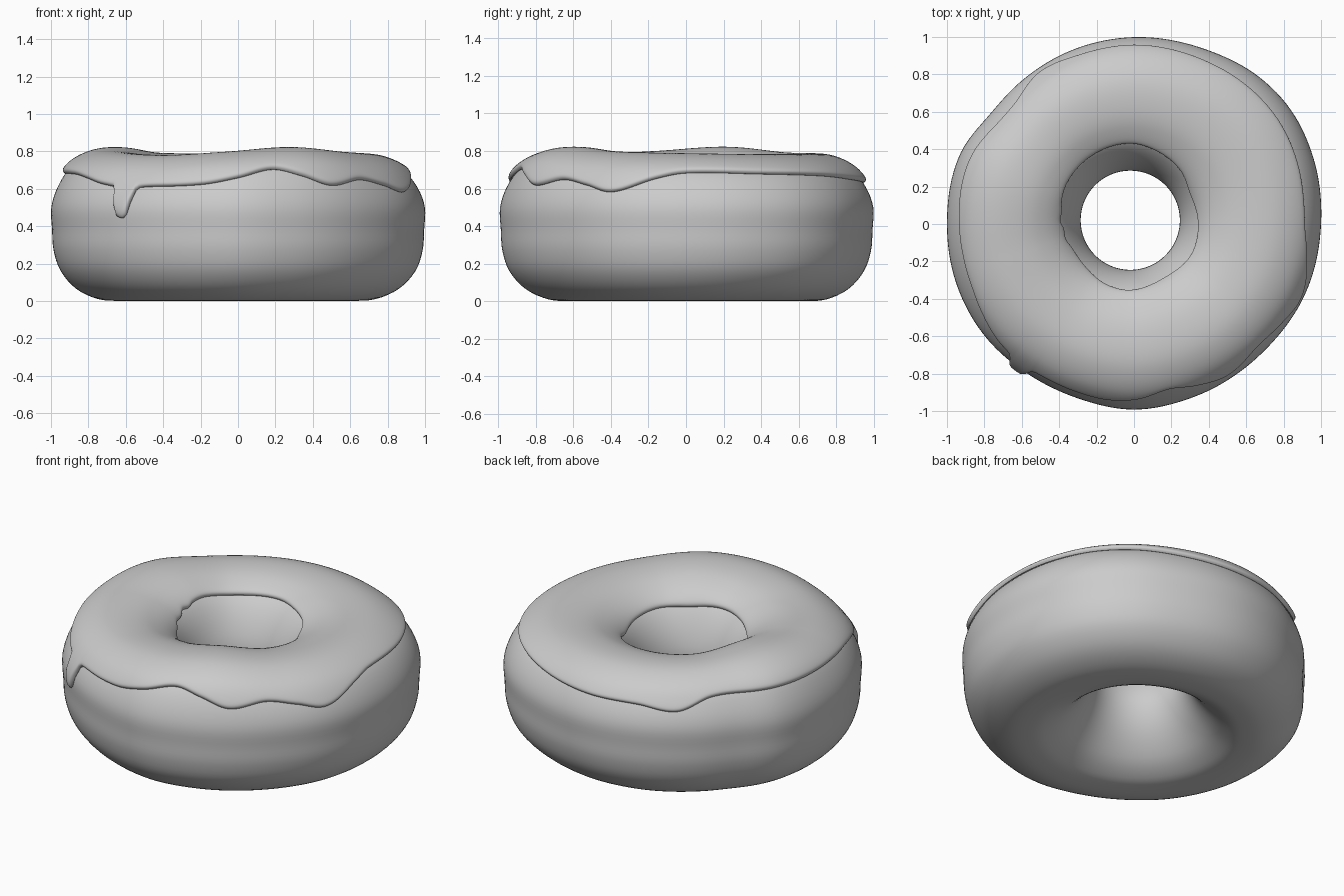
import bpy, bmesh, math
from mathutils import Vector

if "Cube" in bpy.data.objects:
    bpy.data.objects.remove(bpy.data.objects["Cube"])

N = 320  # segments around the icing


def hermite(p0, p1, p2, p3, x0, x1, x2, x3, x):
    t = (x - x1) / (x2 - x1)
    m1 = (p2 - p0) / (x2 - x0) * (x2 - x1)
    m2 = (p3 - p1) / (x3 - x1) * (x2 - x1)
    return ((2*t**3 - 3*t*t + 1) * p1 + (t**3 - 2*t*t + t) * m1
            + (3*t*t - 2*t**3) * p2 + (t**3 - t*t) * m2)


def around(keys, deg):
    """Smooth value at an angle from a few (degree, value) keys."""
    k = [(a - 360, v) for a, v in keys[-2:]] + keys + [(a + 360, v) for a, v in keys[:3]]
    deg %= 360
    for i in range(1, len(k) - 2):
        if k[i][0] <= deg <= k[i + 1][0]:
            q = k[i - 1:i + 3]
            return hermite(*[v for a, v in q], *[a for a, v in q], deg)


# cross-section of the dough: radius, height (closed loop from the hole, over the top)
SECTION = [(.265, .38), (.30, .53), (.39, .665), (.51, .735), (.64, .76), (.77, .75),
           (.885, .695), (.957, .605), (.995, .50), (.991, .38), (.983, .27), (.945, .16),
           (.86, .065), (.74, .01), (.62, .002), (.53, .02), (.42, .09), (.31, .23)]
STEP = 16


def section_curve():
    pts, n = [], len(SECTION)
    for i in range(n):
        q = [Vector(SECTION[(i + j) % n]) for j in (-1, 0, 1, 2)]
        x = [0]
        for a, b in zip(q, q[1:]):
            x.append(x[-1] + (b - a).length ** .5)
        for s in range(STEP):
            pts.append(hermite(*q, *x, x[1] + (x[2] - x[1]) * s / STEP))
    return pts


CURVE = section_curve()

# hand-shaped unevenness by angle (0 = +x, 270 = front)
RADIUS = [(0, 1.003), (20, 1.025), (36, 1.04), (50, 1.035), (68, 1.012), (90, 1.002),
          (110, .99), (130, .975), (143, .972), (158, 1.005), (180, 1.003), (200, 1.005),
          (218, 1.0), (235, .985), (252, .982), (270, .995), (288, .982), (315, .975),
          (338, .992)]
HEIGHT = [(0, 0), (45, -.005), (90, 0), (130, .005), (163, .035), (195, .012),
          (235, -.008), (265, .01), (295, .035), (325, .01)]
OUTER_EDGE = [(0, .68), (25, .675), (50, .665), (70, .645), (90, .63), (108, .625), (122, .60),
              (134, .665), (150, .675), (180, .68), (200, .675), (210, .655), (222, .62),
              (238, .61), (258, .62), (270, .655), (282, .70), (292, .665), (302, .615),
              (315, .645), (326, .615), (336, .58), (350, .65)]
INNER_EDGE = [(0, .37), (25, .36), (45, .385), (70, .405), (90, .42), (120, .415), (150, .405),
              (166, .39), (172, .38), (180, .385), (187, .37), (196, .37), (206, .355),
              (225, .355), (250, .375), (270, .38), (300, .365), (330, .38)]


def place(p, deg):
    """Turn a cross-section point into 3D, with the uneven outline and shifted hole."""
    r, z = p
    a = math.radians(deg)
    w = min(1, max(0, (r - .3) / .65))
    r *= 1 + (around(RADIUS, deg) - 1) * w
    lift = min(1, max(0, (z - .45) / .3))
    z += around(HEIGHT, deg) * lift * lift * (3 - 2 * lift)
    return (r * math.cos(a) - .02 * (1 - w), r * math.sin(a) + .02 * (1 - w), max(z, 0))


def ring_mesh(name, sections):
    bm = bmesh.new()
    rows = [[bm.verts.new(p) for p in s] for s in sections]
    m = len(rows[0])
    for i in range(len(rows)):
        a, b = rows[i], rows[(i + 1) % len(rows)]
        for j in range(m):
            k = (j + 1) % m
            bm.faces.new((a[j], a[k], b[k], b[j]))
    bmesh.ops.recalc_face_normals(bm, faces=bm.faces)
    for f in bm.faces:
        f.smooth = True
    me = bpy.data.meshes.new(name)
    bm.to_mesh(me)
    bm.free()
    ob = bpy.data.objects.new(name, me)
    bpy.context.collection.objects.link(ob)
    return ob


# dough ring
ring_mesh("dough", [[place(p, 360 * i / 160) for p in CURVE[::4]] for i in range(160)])

# icing: part of the cross-section between the inner and outer edge, raised off the dough
TOP = CURVE[:10 * STEP]
PEAK = 4 * STEP


def crossing(values, limit):
    for i in range(len(values) - 1):
        a, b = values[i], values[i + 1]
        if (a - limit) * (b - limit) <= 0 and a != b:
            return i + (limit - a) / (b - a)
    return len(values) - 1


def on_curve(t):
    i = min(int(t), len(TOP) - 2)
    p = TOP[i].lerp(TOP[i + 1], t - i)
    d = (TOP[i + 1] - TOP[i]).normalized()
    return p, Vector((-d.y, d.x))


def icing_section(deg):
    # one long drip hangs at the front left
    drip = .155 * math.exp(-((deg - 231) / 3.3) ** 4) + .012 * math.exp(-((deg - 231) / 6) ** 2)
    edge = around(OUTER_EDGE, deg)
    side = [place(p, deg)[2] for p in TOP[PEAK + STEP:]]
    t0 = crossing([p.x for p in TOP[:PEAK]], around(INNER_EDGE, deg))
    t1 = PEAK + STEP + crossing(side, edge)
    t2 = PEAK + STEP + crossing(side, edge - drip)
    m, upper, lower = 56, [], []
    for j in range(m + 1):
        u = -math.cos(math.pi * j / m)          # points gather at the rounded rims
        v = (u + 1) / 2
        p, n = on_curve(t0 + (t1 - t0) * v + (t2 - t1) * v ** 6)
        thick = .023 * (1 - abs(u) ** 36) ** .5
        upper.append(place(p + n * (thick + .004), deg))
        if 0 < j < m:
            lower.append(place(p + n * .002, deg))
    return upper + lower[::-1]


ring_mesh("icing", [icing_section(360 * i / N) for i in range(N)])
